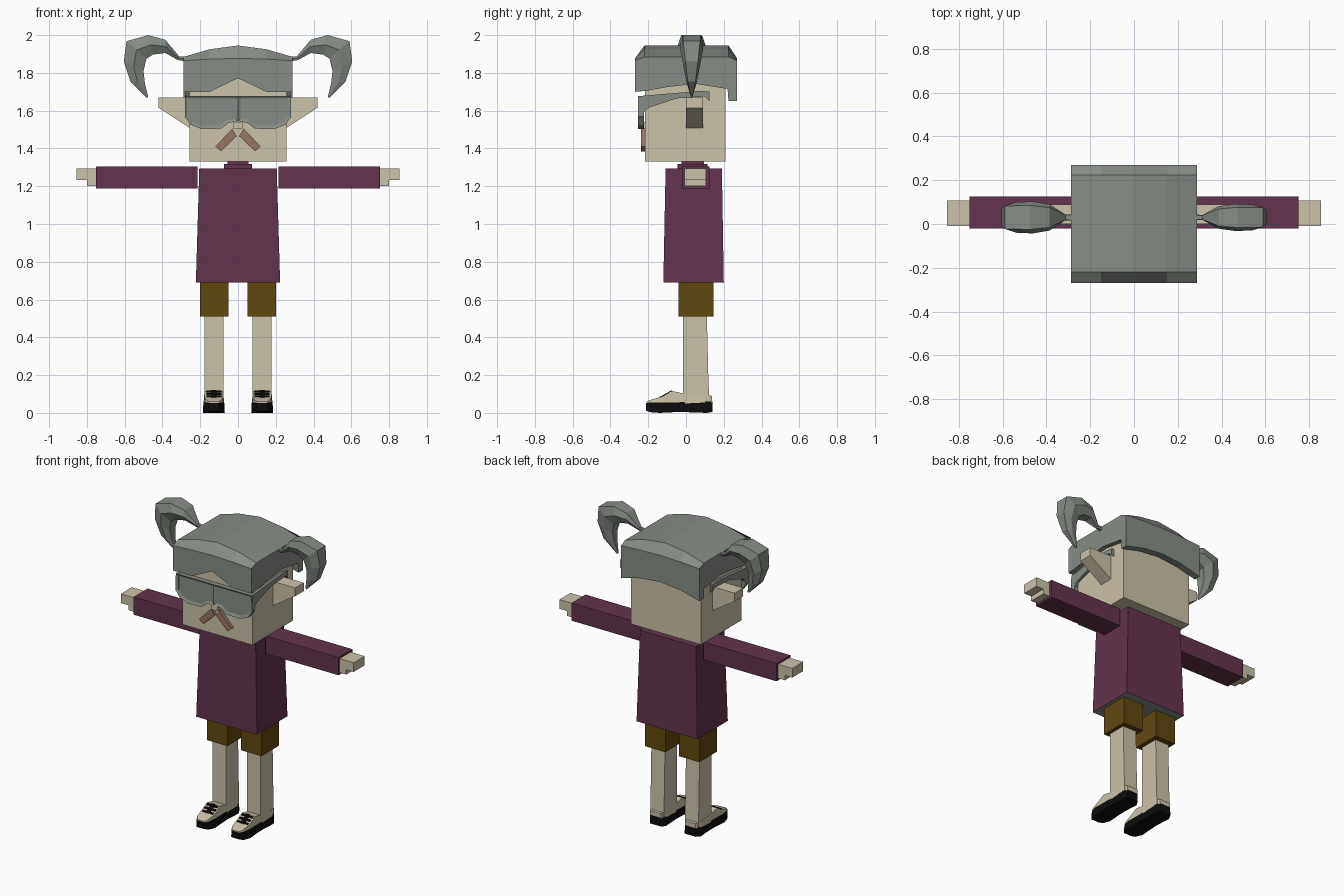
import bpy, bmesh

cube = bpy.data.objects.get("Cube")
if cube:
    bpy.data.objects.remove(cube, do_unlink=True)


def material(name, r, g, b):
    m = bpy.data.materials.new(name)
    m.use_nodes = True
    m.diffuse_color = (r, g, b, 1)
    m.node_tree.nodes["Principled BSDF"].inputs["Base Color"].default_value = (r, g, b, 1)
    return m


SKIN = material("pale skin", 0.60, 0.54, 0.40)
GREY = material("grey green", 0.24, 0.27, 0.235)
PLUM = material("plum cloth", 0.122, 0.034, 0.072)
OCHRE = material("ochre cloth", 0.117, 0.065, 0.005)
BLACK = material("black rubber", 0.004, 0.004, 0.004)
BROWN = material("brown", 0.30, 0.18, 0.125)
SIDES = (("left", 1), ("right", -1))


def loft(name, rings, mat, side=1, edit=None):
    """Skin a row of equal rings and cap both ends; side -1 mirrors in x."""
    bm = bmesh.new()
    loops = [[bm.verts.new((x * side, y, z)) for x, y, z in ring] for ring in rings]
    n = len(loops[0])
    for a, b in zip(loops, loops[1:]):
        for i in range(n):
            j = (i + 1) % n
            bm.faces.new((a[i], a[j], b[j], b[i]))
    bm.faces.new(loops[0])
    bm.faces.new(loops[-1])
    bmesh.ops.recalc_face_normals(bm, faces=bm.faces)
    if edit:
        edit(bm)
    mesh = bpy.data.meshes.new(name)
    bm.to_mesh(mesh)
    bm.free()
    mesh.materials.append(mat)
    ob = bpy.data.objects.new(name, mesh)
    bpy.context.collection.objects.link(ob)
    return ob


def rect(x0, x1, y0, y1, z):
    return [(x0, y0, z), (x1, y0, z), (x1, y1, z), (x0, y1, z)]


def box(name, x0, x1, y0, y1, z0, z1, mat, side=1):
    return loft(name, [rect(x0, x1, y0, y1, z0), rect(x0, x1, y0, y1, z1)], mat, side)


def front_prism(name, pts, y0, y1, mat, side=1, edit=None):
    return loft(name, [[(x, y, z) for x, z in pts] for y in (y0, y1)], mat, side, edit)


def side_prism(name, pts, x0, x1, mat, side=1):
    return loft(name, [[(x, y, z) for y, z in pts] for x in (x0, x1)], mat, side)


# Head, nose and neck
box("head", -0.257, 0.257, -0.217, 0.21, 1.33, 1.8, SKIN)
box("nose", -0.024, 0.024, -0.25, -0.21, 1.505, 1.54, SKIN)
box("collar", -0.075, 0.075, -0.045, 0.115, 1.28, 1.318, PLUM)
box("neck", -0.055, 0.055, -0.025, 0.095, 1.3, 1.335, PLUM)

# Tunic, flared at the hem, with a grey underside
tunic = loft("tunic", [rect(-0.223, 0.223, -0.12, 0.2, 0.69),
                       rect(-0.205, 0.205, -0.108, 0.19, 1.295)], PLUM)
tunic.data.materials.append(GREY)
for p in tunic.data.polygons:
    p.material_index = 1 if p.normal.z < -0.9 else 0

# Hair cap: one cross-section per column, with notched fringe and arched top
columns = [(-0.288, 1.70, 1.65, 1.885), (-0.15, 1.70, 1.685, 1.925), (0, 1.772, 1.70, 1.945),
           (0.15, 1.70, 1.685, 1.925), (0.288, 1.70, 1.65, 1.885)]
rings = []
for x, fringe, nape, top in columns:
    rim = 1.865 + (top - 1.885) * 0.2
    section = [(-0.27, fringe), (-0.27, rim), (-0.22, top), (0.225, top), (0.27, rim),
               (0.27, nape), (0.225, nape), (0.22, 1.715), (0.05, 1.742), (-0.1, 1.725),
               (-0.21, fringe + 0.005)]
    rings.append([(x, y, z) for y, z in section])
loft("hair_cap", rings, GREY)

# Pigtails: outer point, inner point and half width at each station
STATIONS = [((0.27, 1.885), (0.27, 1.86), 0.015), ((0.312, 1.888), (0.318, 1.868), 0.014),
            ((0.385, 1.975), (0.385, 1.905), 0.06), ((0.475, 2.0), (0.45, 1.897), 0.073),
            ((0.59, 1.968), (0.485, 1.875), 0.07), ((0.605, 1.86), (0.5, 1.81), 0.052),
            ((0.57, 1.755), (0.493, 1.745), 0.032), ((0.485, 1.668), (0.475, 1.672), 0.004)]
for label, s in SIDES:
    rings = []
    for (ox, oz), (ix, iz), w in STATIONS:
        w *= 0.85 if s > 0 else 1
        mx, mz = (ox + ix) / 2, (oz + iz) / 2
        rings.append([(ox, 0.03 - w * 0.75, oz), (ox, 0.03 + w * 0.75, oz), (mx, 0.03 + w, mz),
                      (ix, 0.03 + w * 0.6, iz), (ix, 0.03 - w * 0.6, iz), (mx, 0.03 - w, mz)])
    loft(label + "_pigtail", rings, GREY, s)


def recess_lens(bm):
    """Sink the lens slightly into its frame."""
    bm.normal_update()
    front = [f for f in bm.faces if f.normal.y < -0.9]
    bmesh.ops.inset_region(bm, faces=front, thickness=0.018, depth=0)
    bmesh.ops.translate(bm, vec=(0, 0.008, 0), verts=front[0].verts)


LENS = [(0, 1.677), (0.278, 1.677), (0.282, 1.57), (0.25, 1.525), (0.19, 1.502),
        (0.09, 1.505), (0.05, 1.535), (0, 1.545)]
TEMPLE = [(-0.25, 1.677), (0.08, 1.705), (0.125, 1.70), (0.125, 1.65), (0.1, 1.675),
          (-0.05, 1.665), (-0.2, 1.615), (-0.25, 1.56)]
EAR = [(0.24, 1.67), (0.42, 1.67), (0.42, 1.615), (0.25, 1.505)]
WHISKER = [(0.03, 1.505), (0.12, 1.41), (0.09, 1.385), (0.006, 1.465)]
HAND = [(0.73, 1.2), (0.8, 1.2), (0.8, 1.232), (0.855, 1.232), (0.855, 1.293), (0.73, 1.293)]
# Shoe stations: y, half width, bottom, top
SOLE = [(0.14, 0.04, 0.005, 0.06), (0.11, 0.056, 0, 0.06), (0, 0.054, 0.004, 0.058),
        (-0.06, 0.056, 0.004, 0.055), (-0.14, 0.058, 0, 0.055), (-0.19, 0.045, 0.004, 0.055),
        (-0.212, 0.028, 0.012, 0.052)]
UPPER = [(0.138, 0.04, 0.055, 0.09), (0.1, 0.054, 0.055, 0.095), (0, 0.052, 0.05, 0.1),
         (-0.075, 0.05, 0.05, 0.116), (-0.13, 0.052, 0.05, 0.085), (-0.185, 0.044, 0.05, 0.07),
         (-0.207, 0.027, 0.05, 0.06)]
MID = 0.128


def shoe_part(name, stations, mat, side):
    loft(name, [[(MID - w, y, a), (MID + w, y, a), (MID + w * 0.95, y, b), (MID - w * 0.95, y, b)]
                for y, w, a, b in stations], mat, side)


for label, s in SIDES:
    # Face
    front_prism(label + "_goggle", LENS, -0.255, -0.222, GREY, s, recess_lens)
    side_prism(label + "_goggle_temple", TEMPLE, 0.262, 0.28, GREY, s)
    front_prism(label + "_ear", EAR, 0, 0.09, SKIN, s)
    front_prism(label + "_whisker", WHISKER, -0.238, -0.21, BROWN, s)
    # Arm
    box(label + "_sleeve", 0.215, 0.752, -0.02, 0.125, 1.187, 1.305, PLUM, s)
    front_prism(label + "_hand", HAND, -0.008, 0.107, SKIN, s)
    # Leg
    box(label + "_shorts_leg", 0.05, 0.2, -0.04, 0.145, 0.51, 0.7, OCHRE, s)
    loft(label + "_leg", [rect(0.077, 0.177, -0.015, 0.123, 0.06),
                          rect(0.077, 0.177, -0.015, 0.118, 0.2),
                          rect(0.077, 0.177, -0.015, 0.11, 0.53)], SKIN, s)
    # Shoe with laces lying on the instep
    shoe_part(label + "_shoe_sole", SOLE, BLACK, s)
    shoe_part(label + "_shoe_upper", UPPER, SKIN, s)
    for i, y in enumerate((-0.085, -0.108, -0.132)):
        z = 0.116 + (y + 0.075) * 0.56
        lace = [(y - 0.006, z - 0.006), (y + 0.006, z), (y + 0.006, z + 0.007), (y - 0.006, z + 0.003)]
        side_prism(f"{label}_lace_{i + 1}", lace, MID - 0.04, MID + 0.04, BLACK, s)
    knot = [(-0.14, 0.078), (-0.075, 0.115), (-0.075, 0.12), (-0.14, 0.084)]
    side_prism(label + "_shoe_tongue", knot, MID - 0.014, MID + 0.014, BLACK, s)
